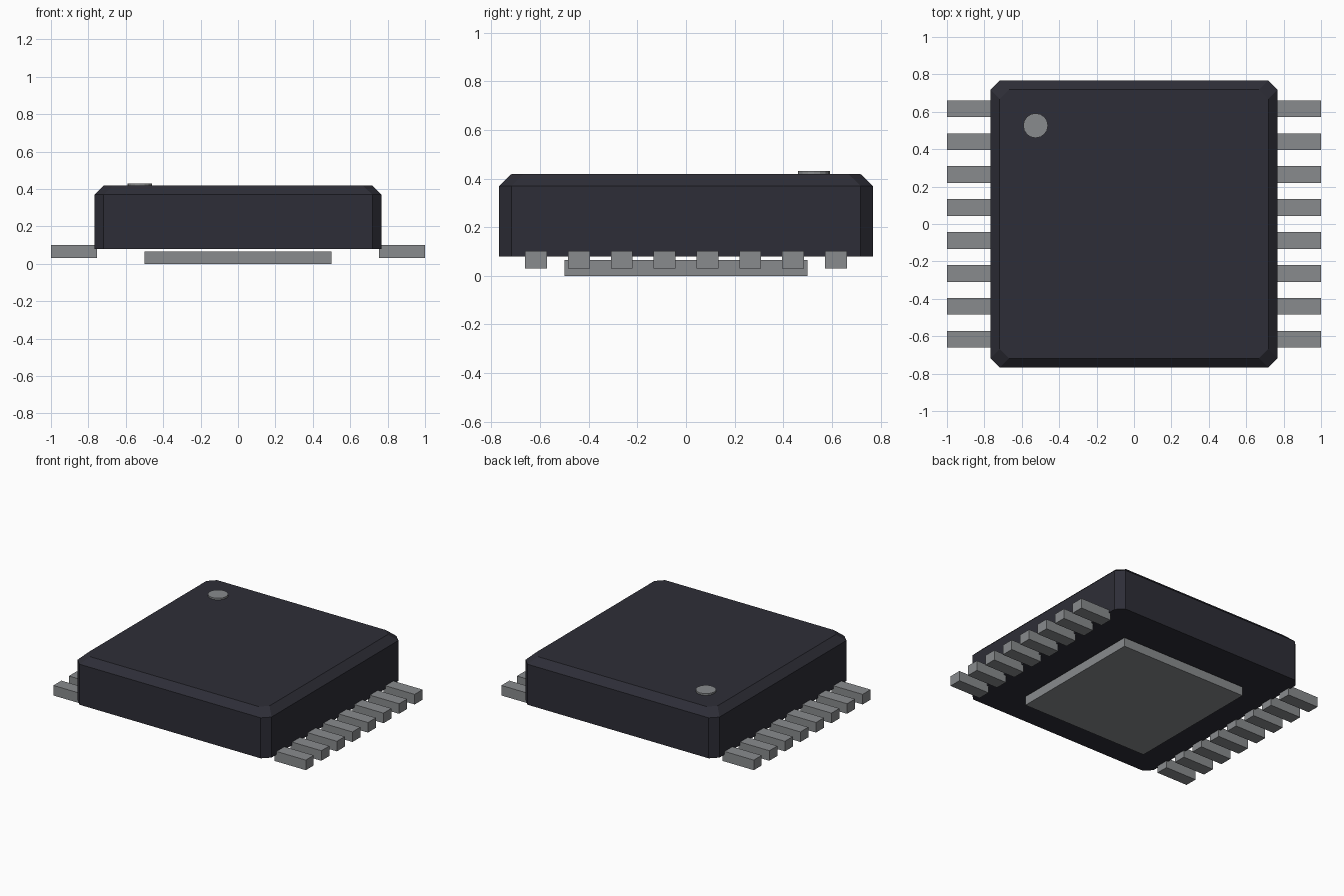
import bpy
import bmesh

if "Cube" in bpy.data.objects:
    bpy.data.objects.remove(bpy.data.objects["Cube"], do_unlink=True)


def make_material(name, colour):
    mat = bpy.data.materials.new(name)
    mat.use_nodes = True
    mat.diffuse_color = colour
    mat.node_tree.nodes["Principled BSDF"].inputs["Base Color"].default_value = colour
    return mat


casing = make_material("dark casing", (0.027, 0.027, 0.038, 1))
metal = make_material("grey metal", (0.25, 0.26, 0.27, 1))


def add_object(name, bm, mat):
    bmesh.ops.recalc_face_normals(bm, faces=bm.faces)
    mesh = bpy.data.meshes.new(name)
    bm.to_mesh(mesh)
    bm.free()
    mesh.materials.append(mat)
    obj = bpy.data.objects.new(name, mesh)
    bpy.context.collection.objects.link(obj)
    return obj


def box(name, centre, size, mat):
    bm = bmesh.new()
    bmesh.ops.create_cube(bm, size=1)
    bmesh.ops.scale(bm, vec=size, verts=bm.verts)
    bmesh.ops.translate(bm, vec=centre, verts=bm.verts)
    return add_object(name, bm, mat)


# Casing: chamfered-corner square rings, with a sloped rim around the top
HALF, CUT = 0.768, 0.05
bm = bmesh.new()


def ring(half, z):
    c = half - CUT
    points = [(half, -c), (half, c), (c, half), (-c, half),
              (-half, c), (-half, -c), (-c, -half), (c, -half)]
    return [bm.verts.new((x, y, z)) for x, y in points]


rings = [ring(HALF, 0.08), ring(HALF, 0.37), ring(HALF - CUT, 0.418)]
for low, high in zip(rings, rings[1:]):
    for i in range(8):
        j = (i + 1) % 8
        bm.faces.new((low[i], low[j], high[j], high[i]))
bm.faces.new(rings[0])
bm.faces.new(rings[-1])
add_object("casing", bm, casing)

# Heat pad underneath
box("heat_pad", (0, 0, 0.0325), (1, 1, 0.065), metal)

# Eight leads on each side
PITCH = 0.176
for side, sign in (("left", 1), ("right", -1)):
    for i in range(8):
        box(f"{side}_lead_{i + 1}", (sign * 0.877, (i - 3.5) * PITCH, 0.066),
            (0.246, 0.09, 0.072), metal)

# Round orientation dot on the top
bm = bmesh.new()
bmesh.ops.create_cone(bm, cap_ends=True, segments=16, radius1=0.066,
                      radius2=0.066, depth=0.03)
bmesh.ops.translate(bm, vec=(-0.526, 0.526, 0.415), verts=bm.verts)
add_object("orientation_dot", bm, metal)
